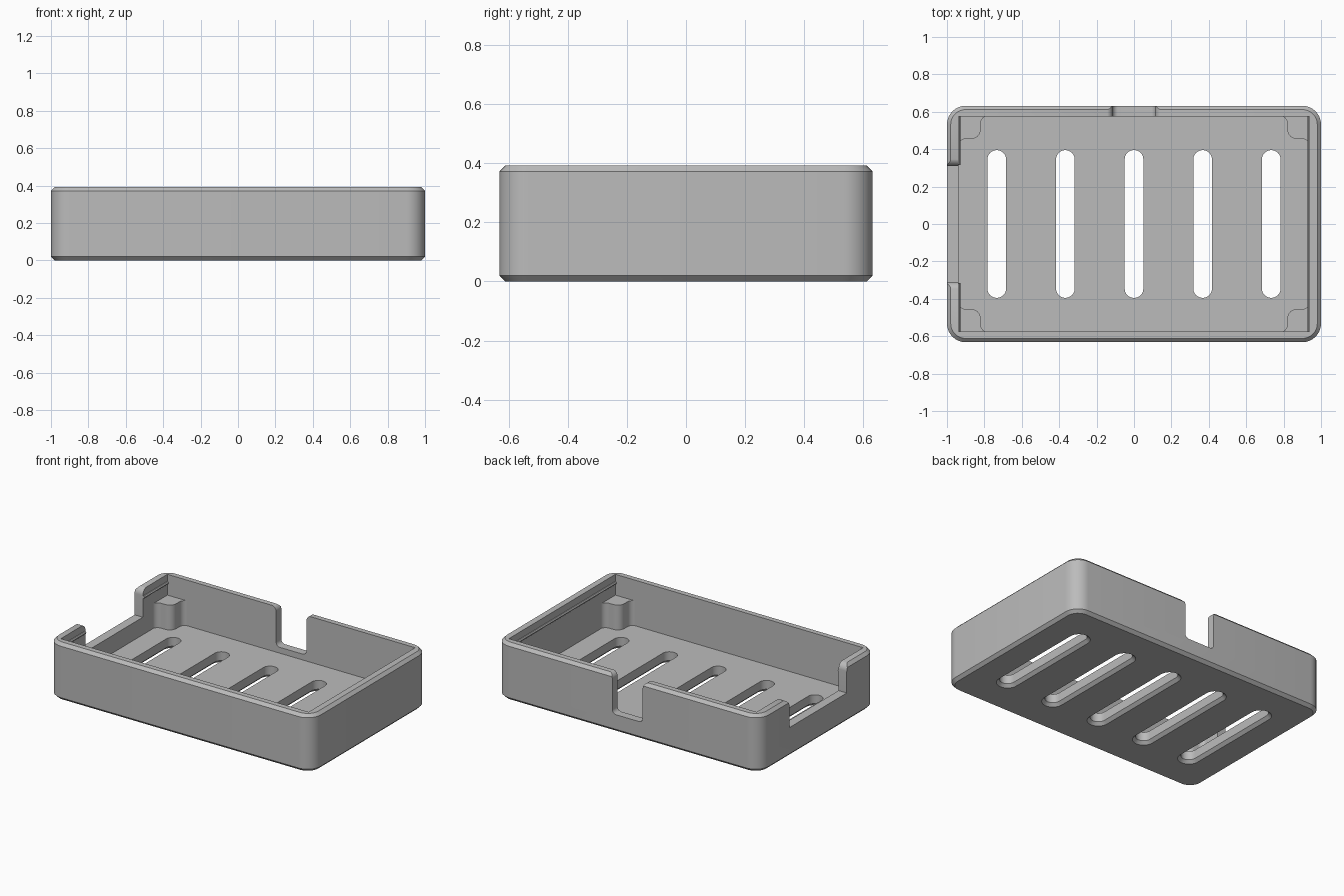
import bpy, bmesh, math
from mathutils import Vector

cube = bpy.data.objects.get("Cube")
if cube:
    bpy.data.objects.remove(cube, do_unlink=True)

grey = bpy.data.materials.new("plain grey")
grey.use_nodes = True
colour = (0.5, 0.5, 0.5, 1)
grey.diffuse_color = colour
grey.node_tree.nodes["Principled BSDF"].inputs["Base Color"].default_value = colour

HX, HY, TOP = 1.0, 0.632, 0.392      # outer half sizes and height
IX, IY, FLOOR = 0.938, 0.576, 0.08   # inner half sizes and floor level
CHAMFER = 0.02

PLANES = {
    "XY": lambda a, b, c: (a, b, c),
    "XZ": lambda a, b, c: (a, c, b),
    "YZ": lambda a, b, c: (c, a, b),
}


def fillet(corners, steps=8):
    """Round right-angled corners given as (a, b, radius)."""
    loop = []
    for i, (a, b, r) in enumerate(corners):
        p = Vector((a, b))
        if r == 0:
            loop.append(p)
            continue
        u = (Vector(corners[i - 1][:2]) - p).normalized()
        v = (Vector(corners[(i + 1) % len(corners)][:2]) - p).normalized()
        for k in range(steps + 1):
            t = math.pi / 2 * k / steps
            loop.append(p + (u + v - v * math.cos(t) - u * math.sin(t)) * r)
    return loop


def rectangle(hx, hy, r=0, cx=0):
    return fillet([(cx - hx, -hy, r), (cx + hx, -hy, r),
                   (cx + hx, hy, r), (cx - hx, hy, r)])


def loft(name, sections, plane="XY"):
    """Skin matching loops placed at successive depths and cap the ends."""
    bm = bmesh.new()
    rings = [[bm.verts.new(PLANES[plane](p.x, p.y, d)) for p in loop]
             for loop, d in sections]
    n = len(rings[0])
    for lo, hi in zip(rings, rings[1:]):
        for i in range(n):
            j = (i + 1) % n
            bm.faces.new((lo[i], lo[j], hi[j], hi[i]))
    bm.faces.new(rings[0])
    bm.faces.new(rings[-1])
    bmesh.ops.recalc_face_normals(bm, faces=bm.faces)
    mesh = bpy.data.meshes.new(name)
    bm.to_mesh(mesh)
    bm.free()
    mesh.materials.append(grey)
    obj = bpy.data.objects.new(name, mesh)
    bpy.context.collection.objects.link(obj)
    return obj


def notch(name, half, bottom, top_r, bottom_r, plane, start, end):
    """Cutter for a rim opening with flared, rounded upper corners."""
    rim = TOP + 0.001
    side = half + 0.1
    loop = fillet([(-side, 0.5, 0), (-side, rim, 0), (-half, rim, top_r),
                   (-half, bottom, bottom_r), (half, bottom, bottom_r),
                   (half, rim, top_r), (side, rim, 0), (side, 0.5, 0)])
    return loft(name, [(loop, start), (loop, end)], plane)


def smooth(obj):
    bpy.ops.object.select_all(action="DESELECT")
    obj.select_set(True)
    bpy.context.view_layer.objects.active = obj
    bpy.ops.object.shade_smooth_by_angle(angle=math.radians(30))


# Chamfered outer block
outer = rectangle(HX, HY, 0.1)
inset = rectangle(HX - CHAMFER, HY - CHAMFER, 0.1 - CHAMFER)
tray = loft("tray_body", [(inset, 0), (outer, CHAMFER),
                          (outer, TOP - CHAMFER), (inset, TOP)])

# Cavity, cable openings and drain slots
cavity = rectangle(IX, IY)
cutters = [
    loft("cavity_cutter", [(cavity, FLOOR), (cavity, 0.6)]),
    notch("back_notch_cutter", 0.115, 0.12, 0.035, 0.03, "XZ", 0.5, 0.7),
    notch("side_notch_cutter", 0.31, 0.2, 0.045, 0, "YZ", -1.1, -0.85),
]
for i in range(-2, 3):
    x = i * 0.367
    wide = rectangle(0.08, 0.425, 0.0799, x)
    slim = rectangle(0.05, 0.395, 0.0499, x)
    cutters.append(loft("slot_cutter", [(wide, -0.01), (slim, 0.02), (slim, 0.2)]))

for cutter in cutters:
    cutter.hide_render = True
    mod = tray.modifiers.new("cut", "BOOLEAN")
    mod.operation = "DIFFERENCE"
    mod.solver = "EXACT"
    mod.object = cutter
bpy.context.view_layer.update()
result = bpy.data.meshes.new_from_object(
    tray.evaluated_get(bpy.context.evaluated_depsgraph_get()))
tray.modifiers.clear()
tray.data = result
for cutter in cutters:
    bpy.data.objects.remove(cutter, do_unlink=True)
smooth(tray)

# Corner support posts blended into the walls
wx, wy = IX + 0.002, IY + 0.002
post = [(0.97, 0.6, 0), (0.775, 0.6, 0), (0.775, wy, 0), (0.82, wy, 0.04),
        (0.82, 0.455, 0.05), (wx, 0.455, 0.04), (wx, 0.41, 0), (0.97, 0.41, 0)]
for sx, side in ((1, "left"), (-1, "right")):
    for sy, end in ((1, "back"), (-1, "front")):
        loop = fillet([(a * sx, b * sy, r) for a, b, r in post])
        smooth(loft(f"{end}_{side}_post", [(loop, FLOOR - 0.02), (loop, 0.25)]))


# Snap beads under the rim of the short walls
def bead(name, x, y0, y1):
    loop = [Vector((x + 0.01 * math.cos(k * math.pi / 6),
                    0.335 + 0.01 * math.sin(k * math.pi / 6))) for k in range(12)]
    smooth(loft(name, [(loop, y0), (loop, y1)], "XZ"))


bead("left_bead", IX, -IY, IY)
bead("right_back_bead", -IX, 0.315, IY)
bead("right_front_bead", -IX, -IY, -0.315)
